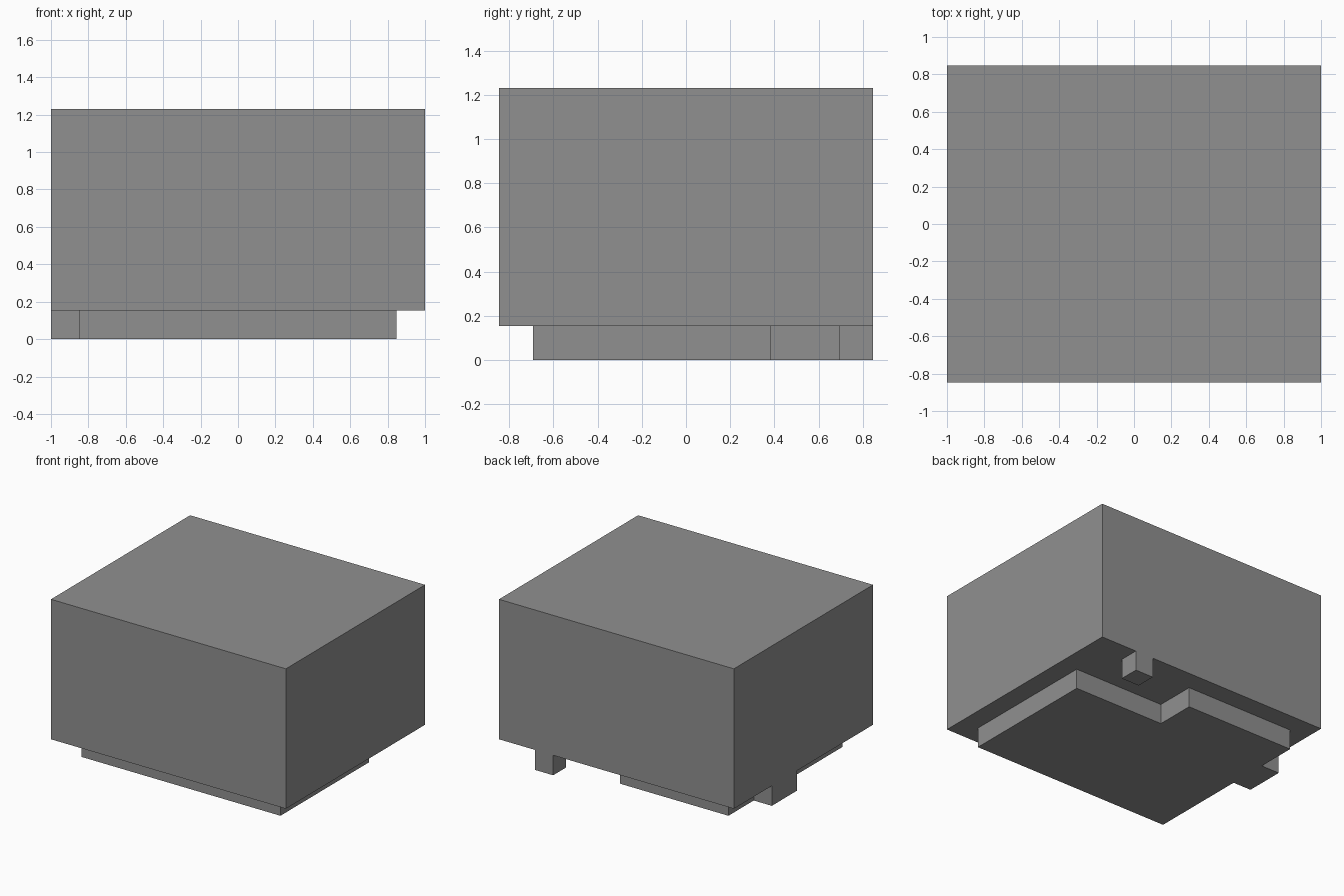
import bpy
import bmesh

cube = bpy.data.objects.get("Cube")
if cube:
    bpy.data.objects.remove(cube, do_unlink=True)

U = 2 / 13  # grid module shared by every part

grey = bpy.data.materials.new("plain_grey")
grey.use_nodes = True
grey.diffuse_color = (0.28, 0.28, 0.28, 1)
grey.node_tree.nodes["Principled BSDF"].inputs["Base Color"].default_value = grey.diffuse_color


def prism(name, outline, bottom, top, closed_top=True):
    """Extrude an anticlockwise outline, given in modules, from bottom to top."""
    bm = bmesh.new()
    base = bm.faces.new([bm.verts.new((x * U, y * U, bottom * U)) for x, y in outline])
    lid = bmesh.ops.extrude_face_region(bm, geom=[base], use_keep_orig=True)["geom"]
    bmesh.ops.translate(bm, verts=[g for g in lid if isinstance(g, bmesh.types.BMVert)],
                        vec=(0, 0, (top - bottom) * U))
    bmesh.ops.recalc_face_normals(bm, faces=bm.faces)
    if not closed_top:
        hidden = [f for f in bm.faces if f.normal.z > 0.5]
        bmesh.ops.delete(bm, geom=hidden, context="FACES_ONLY")
    mesh = bpy.data.meshes.new(name)
    bm.to_mesh(mesh)
    bm.free()
    mesh.materials.append(grey)
    obj = bpy.data.objects.new(name, mesh)
    bpy.context.collection.objects.link(obj)
    return obj


def rectangle(x0, x1, y0, y1):
    return [(x0, y0), (x1, y0), (x1, y1), (x0, y1)]


# Large block
prism("body", rectangle(-6.5, 6.5, -5.5, 5.5), 1, 8)

# Stepped base with a tab reaching the side edge
base_outline = [(-5.5, -4.5), (5.5, -4.5), (5.5, 2.5), (0.5, 2.5), (0.5, 4.5),
                (-5.5, 4.5), (-5.5, 2.5), (-6.5, 2.5), (-6.5, 0.5), (-5.5, 0.5)]
prism("stepped_base", base_outline, 0, 1, closed_top=False)

# Separate small foot at the back edge
prism("back_foot", rectangle(3.5, 4.5, 4.5, 5.5), 0, 1, closed_top=False)
